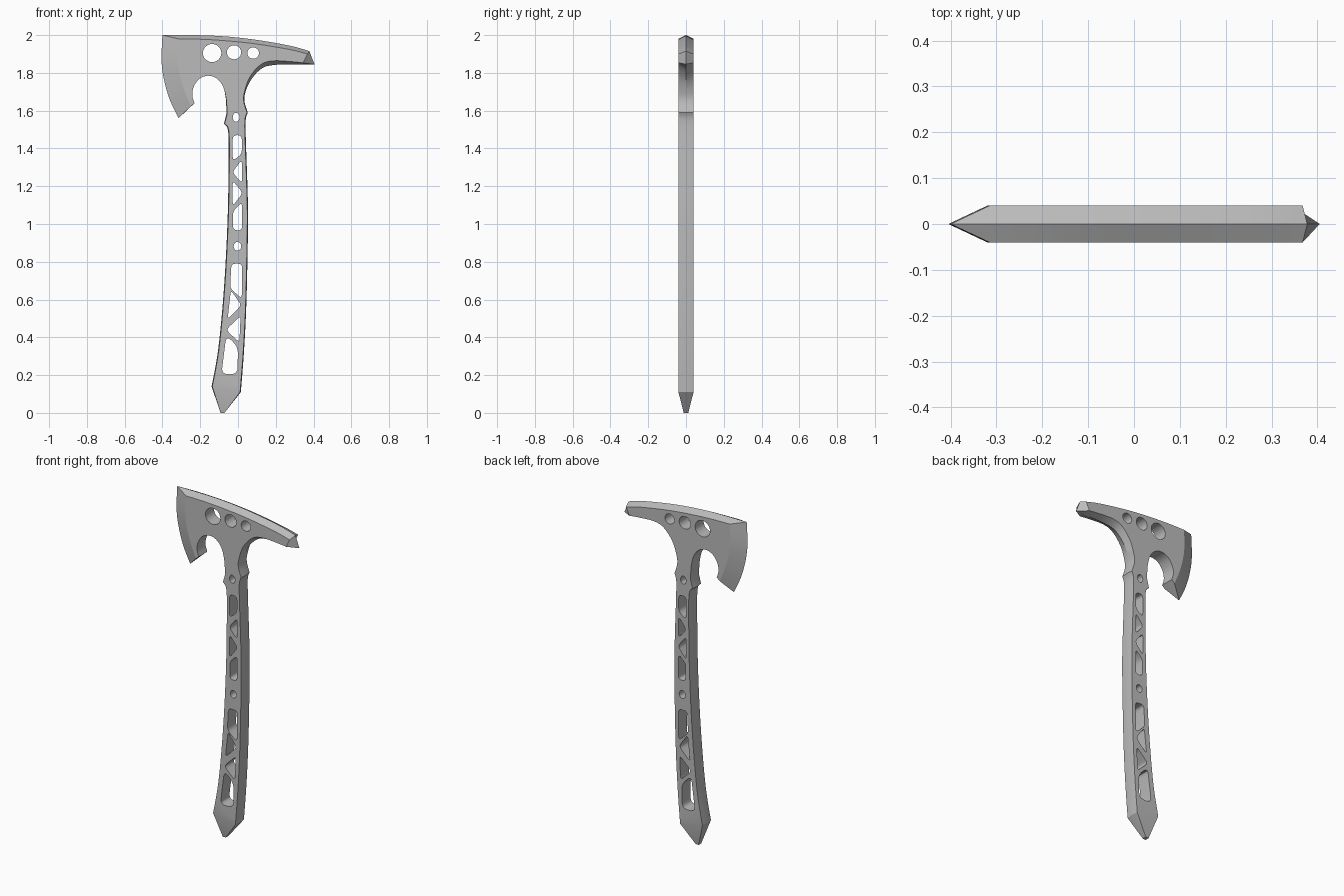
import bpy, bmesh, math
from mathutils import Vector

if "Cube" in bpy.data.objects:
    bpy.data.objects.remove(bpy.data.objects["Cube"])

T = 0.04  # half thickness

steel = bpy.data.materials.new("grey_steel")
steel.diffuse_color = (0.5, 0.5, 0.5, 1)
steel.use_nodes = True
steel.node_tree.nodes["Principled BSDF"].inputs["Base Color"].default_value = steel.diffuse_color


def spline(pts, n=4):
    """Catmull-Rom through the points; two points stay a straight line."""
    v = [Vector(p) for p in pts]
    if len(v) == 2:
        return v
    e = [v[0]] + v + [v[-1]]
    out = []
    for i in range(len(v) - 1):
        a, b, c, d = e[i:i + 4]
        for k in range(n):
            t = k / n
            out.append(0.5 * (2 * b + (c - a) * t + (2 * a - 5 * b + 4 * c - d) * t * t
                              + (3 * b - a - 3 * c + d) * t ** 3))
    return out + [v[-1]]


# Outline pieces: x, z of the centre ridge, then offset to the flat side face
top_edge = [(-.40, 2.0, .085, -.02), (-.15, 1.998, 0, -.022), (.06, 1.98, 0, -.022),
            (.27, 1.945, -.003, -.02), (.378, 1.915, -.01, -.015)]
spike_tip = [top_edge[-1], (.405, 1.845, -.06, .008)]
spike_under = [spike_tip[-1], (.30, 1.845, -.01, .014), (.19, 1.842, -.005, .022),
               (.125, 1.823, -.006, .02), (.07, 1.765, -.008, .012),
               (.04, 1.70, -.005, .002), (.034, 1.65, -.004, 0), (.052, 1.59, -.004, 0)]
handle_right = [spike_under[-1], (.04, 1.545, -.004, 0), (.043, 1.40, -.004, 0),
                (.05, 1.2, -.004, 0), (.053, 1.0, -.004, 0), (.045, .6, -.004, 0),
                (.032, .33, -.004, 0), (.015, .11, -.004, 0)]
butt = [handle_right[-1], (-.14, .14, .004, 0)]
handle_left = [butt[-1], (-.105, .335, .004, 0), (-.075, .65, .004, 0), (-.056, 1.0, .004, 0),
               (-.05, 1.3, .004, 0), (-.052, 1.49, .004, 0), (-.075, 1.53, .004, 0)]
guard = [handle_left[-1], (-.062, 1.58, .004, 0)]
notch = [guard[-1], (-.064, 1.66, .002, 0), (-.08, 1.73, 0, 0), (-.115, 1.772, 0, 0),
         (-.16, 1.785, 0, 0), (-.205, 1.768, 0, 0), (-.235, 1.725, 0, 0),
         (-.242, 1.68, 0, 0), (-.23, 1.64, 0, 0)]
hook = [notch[-1], (-.315, 1.56, .065, .063)]
blade_edge = [hook[-1], (-.362, 1.66, .077, .05), (-.393, 1.77, .083, .03),
              (-.405, 1.87, .085, .02), top_edge[0]]

ring, butt_i = [], 0
for part in (top_edge, spike_tip, spike_under, handle_right, butt, handle_left,
             guard, notch, hook, blade_edge):
    if part is butt:
        butt_i = len(ring)
    ring += spline(part)[:-1]

# Body: ridge ring in the middle, flat faces front and back
bm = bmesh.new()
mid = [bm.verts.new((p[0], 0, p[1])) for p in ring]
front = [bm.verts.new((p[0] + p[2], -T, p[1] + p[3])) for p in ring]
back = [bm.verts.new((p[0] + p[2], T, p[1] + p[3])) for p in ring]
bm.faces.new(front)
bm.faces.new(back[::-1])
N = len(ring)
for i in range(N):
    j = (i + 1) % N
    if i != butt_i:
        bm.faces.new((front[i], front[j], mid[j], mid[i]))
        bm.faces.new((mid[i], mid[j], back[j], back[i]))

# Tapered pommel closing the butt end
r, l = butt_i, butt_i + 1
rf, rb, lf, lb = [bm.verts.new((x, y, 0)) for x in (-.072, -.092) for y in (-.012, .012)]
for f in ((front[r], front[l], lf, rf), (back[l], back[r], rb, lb), (rf, lf, lb, rb),
          (front[l], mid[l], lf), (mid[l], lb, lf), (mid[l], back[l], lb),
          (mid[r], front[r], rf), (mid[r], rf, rb), (mid[r], rb, back[r])):
    bm.faces.new(f)
bmesh.ops.recalc_face_normals(bm, faces=bm.faces)


def make_object(name, bm):
    me = bpy.data.meshes.new(name)
    bm.to_mesh(me)
    bm.free()
    ob = bpy.data.objects.new(name, me)
    bpy.context.collection.objects.link(ob)
    return ob


axe = make_object("axe_body", bm)
axe.data.materials.append(steel)


# Cutters for the holes
def circle(x, z, rx, rz, n=24):
    return [(x + rx * math.cos(2 * math.pi * k / n), z + rz * math.sin(2 * math.pi * k / n))
            for k in range(n)]


def rounded(pts, rad=0.028, n=5):
    """Polygon with each corner replaced by a small curve."""
    v = [Vector(p) for p in pts]
    out = []
    for i, c in enumerate(v):
        a, b = v[i - 1] - c, v[(i + 1) % len(v)] - c
        p = c + a.normalized() * min(rad, .45 * a.length)
        q = c + b.normalized() * min(rad, .45 * b.length)
        out += [(1 - t) ** 2 * p + 2 * t * (1 - t) * c + t * t * q
                for t in (k / n for k in range(n + 1))]
    return out


holes = [circle(-.137, 1.905, .049, .048), circle(-.021, 1.909, .038, .037),
         circle(.08, 1.905, .031, .03), circle(-.01, 1.565, .018, .024),
         circle(-.003, .882, .02, .023)]
slots = [[(-.028, 1.47), (.02, 1.47), (.02, 1.37), (-.028, 1.335)],
         [(.021, 1.34), (-.03, 1.275), (.021, 1.215)],
         [(-.028, 1.23), (.025, 1.165), (-.028, 1.095)],
         [(.021, 1.115), (.021, .965), (-.026, .968), (-.026, 1.07)],
         [(-.035, .79), (.022, .79), (.02, .605), (-.042, .66)],
         [(-.038, .65), (.018, .57), (-.055, .495)],
         [(.014, .515), (-.063, .44), (.007, .372)]]
holes += [rounded(s, .022) for s in slots]
holes.append(rounded([(-.062, .41), (0, .35), (-.003, .205), (-.088, .205)], .036))

bm = bmesh.new()
for h in holes:
    a = [bm.verts.new((x, -.1, z)) for x, z in h]
    b = [bm.verts.new((x, .1, z)) for x, z in h]
    bm.faces.new(a)
    bm.faces.new(b[::-1])
    for i in range(len(h)):
        j = (i + 1) % len(h)
        bm.faces.new((a[i], b[i], b[j], a[j]))
bmesh.ops.recalc_face_normals(bm, faces=bm.faces)
cutter = make_object("hole_cutter", bm)
cutter.hide_render = True

mod = axe.modifiers.new("holes", 'BOOLEAN')
mod.operation = 'DIFFERENCE'
mod.solver = 'EXACT'
mod.object = cutter
bpy.context.view_layer.objects.active = axe
axe.select_set(True)
bpy.ops.object.modifier_apply(modifier=mod.name)
bpy.data.objects.remove(cutter)
bpy.ops.object.shade_smooth_by_angle(angle=math.radians(20))
